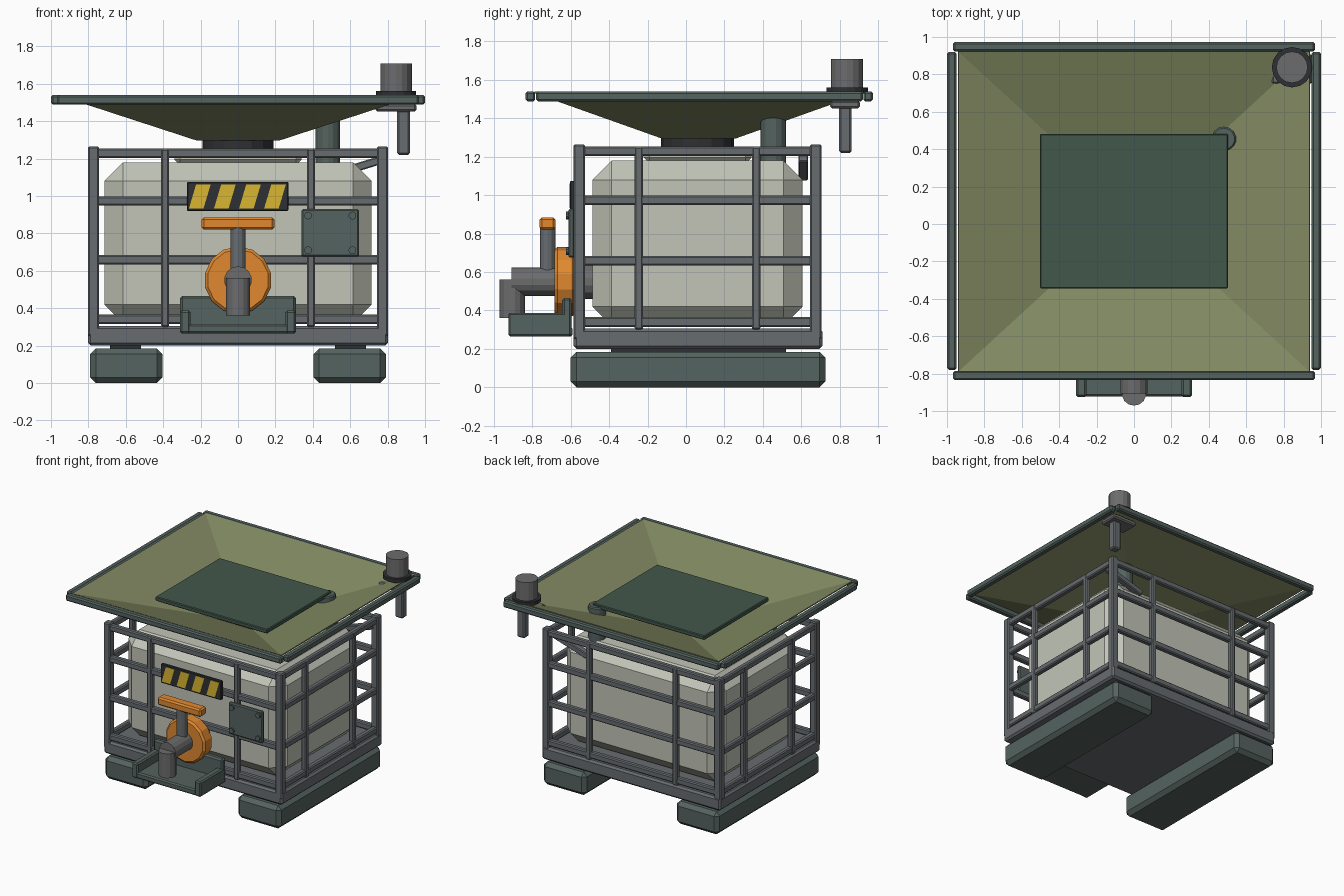
import bpy, bmesh, math
from mathutils import Vector

if "Cube" in bpy.data.objects:
    bpy.data.objects.remove(bpy.data.objects["Cube"])

def mat(name, *c):
    m = bpy.data.materials.new(name)
    m.diffuse_color = (*c, 1)
    m.use_nodes = True
    m.node_tree.nodes["Principled BSDF"].inputs["Base Color"].default_value = m.diffuse_color
    return m

STEEL = mat("steel", .135, .15, .16)
GREEN = mat("grey_green", .09, .125, .115)
LID = mat("dark_green", .055, .095, .072)
TANK = mat("tank_plastic", .54, .56, .48)
CANVAS = mat("canvas", .22, .25, .12)
ORANGE = mat("orange", .75, .25, .03)
DARK = mat("dark", .028, .03, .033)
YELLOW = mat("yellow", .70, .47, .03)
GREY = mat("mid_grey", .15, .15, .155)
CY = 0.06  # centre of the body in y

def finish(name, bm, m, bevel=0):
    if bevel:
        bmesh.ops.bevel(bm, geom=bm.edges[:], offset=bevel, segments=1,
                        affect='EDGES', profile=.5)
    bmesh.ops.recalc_face_normals(bm, faces=bm.faces[:])
    me = bpy.data.meshes.new(name)
    bm.to_mesh(me)
    bm.free()
    me.materials.append(m)
    ob = bpy.data.objects.new(name, me)
    bpy.context.collection.objects.link(ob)
    return ob

def box(name, x, y, z, m, bevel=.008):
    """Box from (min, max) pairs."""
    bm = bmesh.new()
    bmesh.ops.create_cube(bm, size=1)
    for v in bm.verts:
        v.co = [(r[0] + r[1]) / 2 + c * (r[1] - r[0]) for r, c in zip((x, y, z), v.co)]
    return finish(name, bm, m, bevel)

def cyl(name, a, b, r, m, sides=14, bevel=0):
    """Cylinder from point a to point b."""
    a, b = Vector(a), Vector(b)
    bm = bmesh.new()
    bmesh.ops.create_cone(bm, cap_ends=True, segments=sides, radius1=r, radius2=r,
                          depth=(b - a).length)
    if bevel:
        caps = [e for e in bm.edges if abs(e.verts[0].co.z - e.verts[1].co.z) < 1e-4]
        bmesh.ops.bevel(bm, geom=caps, offset=bevel, segments=1, affect='EDGES')
    ob = finish(name, bm, m)
    ob.rotation_mode = 'QUATERNION'
    ob.rotation_quaternion = (b - a).to_track_quat('Z', 'Y')
    ob.location = (a + b) / 2
    return ob

def span(c, h):
    return (c - h, c + h)

# Skids, spacers and base
for s, n in ((-1, "left"), (1, "right")):
    box(n + "_skid", span(s * .597, .193), (-.6, .725), (0, .185), GREEN, .03)
    box(n + "_skid_spacer", span(s * .602, .083), (-.39, .52), (.18, .22), DARK, 0)
box("base_deck", (-.803, .803), (-.585, .71), (.2, .305), STEEL, .015)

# Tank with its top flange
box("tank", (-.715, .715), (-.487, .607), (.32, 1.18), TANK, .1)
box("tank_flange", (-.34, .34), span(CY, .28), (1.165, 1.245), TANK, .03)
cyl("neck", (0, CY, 1.2), (0, CY, 1.31), .19, DARK, 16)

# Cage: corner posts, uprights and horizontal rails
for sx in (-1, 1):
    for sy in (-1, 1):
        box("corner_post", span(sx * .772, .03), span(CY + sy * .615, .03), (.25, 1.265), STEEL)
        box("end_upright", span(sx * .39, .022), span(CY + sy * .623, .022), (.3, 1.25), STEEL)
        box("side_upright", span(sx * .775, .022), span(CY + sy * .305, .022), (.3, 1.25), STEEL)
for z in (.34, .658, .973, 1.228):
    for s in (-1, 1):
        box("end_rail", (-.76, .76), span(CY + s * .618, .022), span(z, .025), STEEL)
        box("side_rail", span(s * .772, .022), span(CY, .6), span(z, .025), STEEL)

# Collector funnel: a four-sided thin shell
bm = bmesh.new()
rings = [[bm.verts.new((sx * hx, .066 + sy * hy, z))
          for sx, sy in ((-1, -1), (1, -1), (1, 1), (-1, 1))]
         for hx, hy, z in ((.22, .195, 1.3), (.94, .856, 1.535))]
for i in range(4):
    j = (i + 1) % 4
    bm.faces.new((rings[0][i], rings[0][j], rings[1][j], rings[1][i]))
funnel = finish("funnel", bm, CANVAS)
sol = funnel.modifiers.new("thickness", 'SOLIDIFY')
sol.thickness = .008
sol.offset = 0

# Funnel rim
for s, n in ((-1, "left"), (1, "right")):
    box(n + "_rim", span(s * .974, .025), (-.78, .92), (1.488, 1.54), GREEN, .01)
for y, n in ((-.81, "front"), (.948, "back")):
    box(n + "_rim", (-.968, .968), span(y, .025), (1.488, 1.54), GREEN, .01)

# Cover plate inside the funnel and the pipe beside it
box("cover_plate", (-.503, .503), (-.345, .482), (1.425, 1.46), LID, .006)
cyl("vent_pipe", (.48, .455, 1.15), (.48, .455, 1.445), .066, GREEN, 14, .008)

# Corner sensor with mount, hanging bar and strut
cyl("sensor_head", (.845, .838, 1.55), (.845, .838, 1.708), .084, GREY, 16)
cyl("sensor_flange", (.845, .838, 1.53), (.845, .838, 1.56), .108, DARK, 16)
box("sensor_mount", (.735, .955), (.75, .905), (1.452, 1.492), GREY, .01)
box("sensor_bar", (.85, .92), (.797, .862), (1.22, 1.46), STEEL, .01)
strut = box("sensor_strut", (-.17, .17), (-.025, .025), (-.022, .022), STEEL, .006)
strut.location = (.61, .61, 1.145)
strut.rotation_euler = (0, -math.radians(17), 0)

# Outlet valve: wheel, spout, stem and handle
cyl("valve_flange", (0, -.685, .55), (0, -.575, .55), .18, ORANGE, 14, .015)
cyl("tank_outlet", (0, -.6, .55), (0, -.47, .55), .09, GREY)
cyl("spout", (0, -.907, .55), (0, -.67, .55), .074, GREY, 14)
cyl("spout_drop", (0, -.905, .362), (0, -.905, .56), .066, GREY, 14)
cyl("valve_stem", (0, -.72, .56), (0, -.72, .84), .041, STEEL, 12)
box("valve_handle", (-.195, .195), (-.762, -.68), (.82, .885), ORANGE, .012)

# Drip tray under the spout
box("tray_floor", (-.305, .305), (-.922, -.59), (.265, .315), GREEN, .01)
box("tray_back", (-.31, .31), (-.645, -.595), (.265, .466), GREEN, .012)
for s in (-1, 1):
    box("tray_side", span(s * .282, .028), (-.925, -.6), (.265, .388), GREEN, .01)

# Hazard panel with slanted stripes
box("hazard_panel", (-.273, .27), (-.603, -.575), (.92, 1.075), DARK, .005)
for i in range(4):
    x = -.262 + i * .134
    bm = bmesh.new()
    f = bm.faces.new([bm.verts.new((x + dx, -.606, z)) for dx, z in
                      ((0, .934), (.078, .934), (.116, 1.062), (.038, 1.062))])
    ext = bmesh.ops.extrude_face_region(bm, geom=[f])
    for v in ext["geom"]:
        if isinstance(v, bmesh.types.BMVert):
            v.co.y += .01
    finish("hazard_stripe", bm, YELLOW)

# Bolted service plate
box("service_plate", (.34, .647), (-.612, -.58), (.675, .93), GREEN, .008)
for x in (.375, .612):
    for z in (.71, .895):
        cyl("plate_bolt", (x, -.625, z), (x, -.605, z), .021, GREEN, 10)
